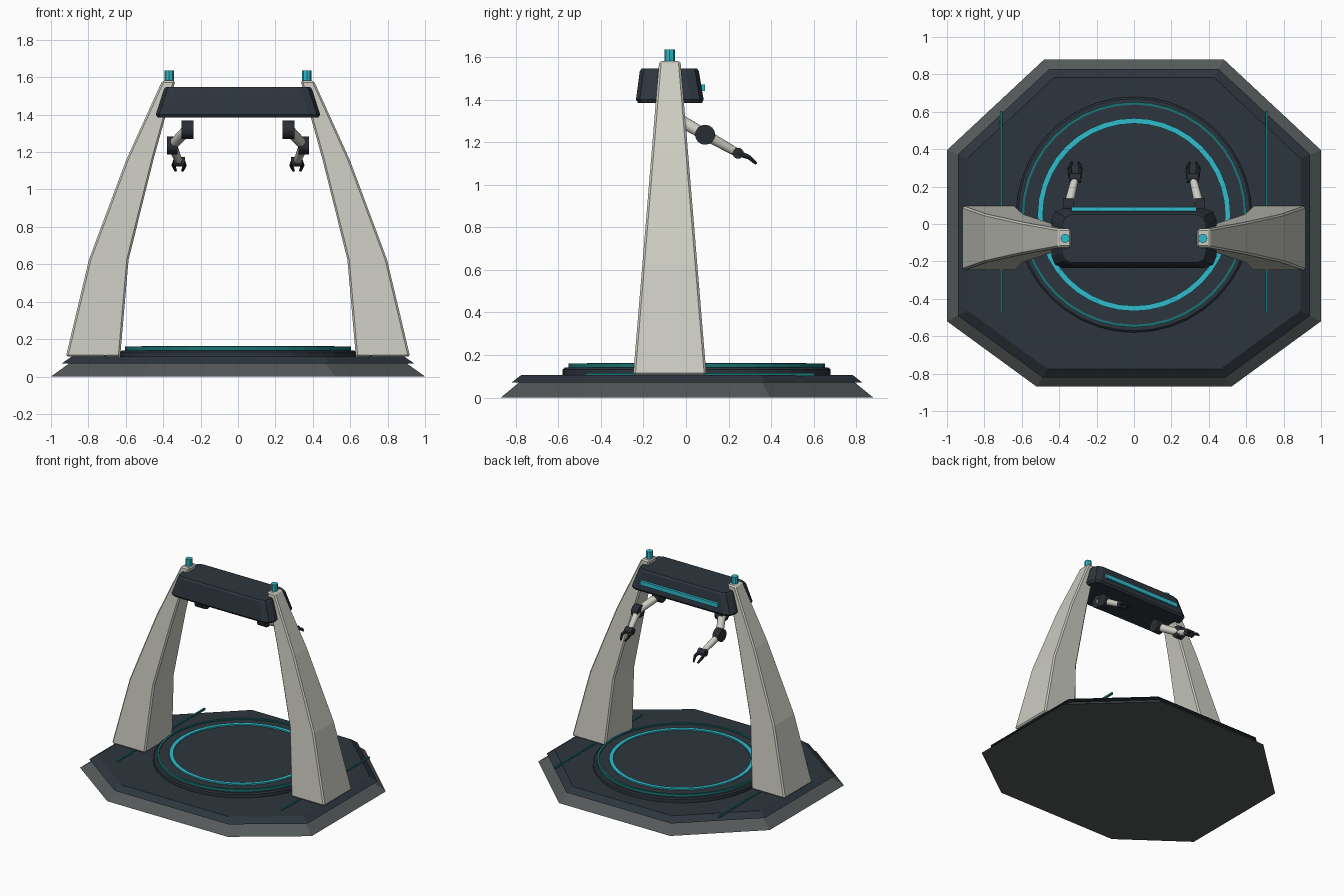
import bpy, bmesh, math
from mathutils import Vector

cube = bpy.data.objects.get("Cube")
if cube:
    bpy.data.objects.remove(cube)


def material(name, rgb):
    m = bpy.data.materials.new(name)
    m.use_nodes = True
    m.diffuse_color = (*rgb, 1)
    m.node_tree.nodes["Principled BSDF"].inputs["Base Color"].default_value = (*rgb, 1)
    return m


ivory = material("ivory panel", (0.6, 0.6, 0.54))
grey = material("base grey", (0.09, 0.1, 0.1))
navy = material("dark navy", (0.026, 0.036, 0.048))
charcoal = material("joint charcoal", (0.022, 0.027, 0.034))
cyan = material("bright cyan", (0.03, 0.5, 0.6))
teal = material("deep teal", (0.011, 0.17, 0.17))


def finish(name, bm, mat, bevel=0, segments=1, smooth=False):
    bmesh.ops.recalc_face_normals(bm, faces=bm.faces)
    mesh = bpy.data.meshes.new(name)
    bm.to_mesh(mesh)
    bm.free()
    mesh.materials.append(mat)
    ob = bpy.data.objects.new(name, mesh)
    bpy.context.collection.objects.link(ob)
    if bevel:
        mod = ob.modifiers.new("edge bevel", "BEVEL")
        mod.width, mod.segments = bevel, segments
    if smooth:
        bpy.ops.object.select_all(action="DESELECT")
        ob.select_set(True)
        bpy.context.view_layer.objects.active = ob
        bpy.ops.object.shade_smooth_by_angle(angle=math.radians(35))
    return ob


def loft(name, rings, mat, closed=False, **kw):
    """Skin a list of point rings; cap the ends unless the loft is closed."""
    bm = bmesh.new()
    loops = [[bm.verts.new(p) for p in ring] for ring in rings]
    n = len(loops[0])
    pairs = list(zip(loops, loops[1:]))
    if closed:
        pairs.append((loops[-1], loops[0]))
    else:
        bm.faces.new(loops[0])
        bm.faces.new(loops[-1])
    for a, b in pairs:
        for i in range(n):
            j = (i + 1) % n
            bm.faces.new((a[i], a[j], b[j], b[i]))
    return finish(name, bm, mat, **kw)


def rect(x0, x1, y0, y1, z):
    return [(x0, y0, z), (x1, y0, z), (x1, y1, z), (x0, y1, z)]


def clipped(x, y0, y1, c, z):
    """Rectangle with two-step rounded corners."""
    pts = []
    for k, (cx, cy) in enumerate([(x - c, y1 - c), (c - x, y1 - c), (c - x, y0 + c), (x - c, y0 + c)]):
        for step in range(3):
            a = math.radians(90 * k + 45 * step)
            pts.append((cx + c * math.cos(a), cy + c * math.sin(a), z))
    return pts


def circle(r, z, n=40, y=0.05):
    return [(r * math.cos(math.tau * i / n), y + r * math.sin(math.tau * i / n), z) for i in range(n)]


def band(name, r0, r1, z0, z1, mat):
    loft(name, [circle(r0, z0), circle(r1, z0), circle(r1, z1), circle(r0, z1)], mat, closed=True)


def rod(name, a, b, r0, r1, mat, sides=16):
    a, b = Vector(a), Vector(b)
    bm = bmesh.new()
    bmesh.ops.create_cone(bm, cap_ends=True, segments=sides, radius1=r0, radius2=r1, depth=(b - a).length)
    q = (b - a).to_track_quat("Z", "Y")
    for v in bm.verts:
        v.co = q @ v.co + (a + b) / 2
    return finish(name, bm, mat, smooth=sides > 8)


# Octagonal base and overhanging floor slab
half = [(0.48, 0.88), (1, 0.395), (1, -0.52), (0.52, -0.87)]
octagon = half + [(-x, y) for x, y in reversed(half)]


def octo(s, z):
    return [(x * s, y * s, z) for x, y in octagon]


loft("base_skirt", [octo(1, 0), octo(0.9, 0.072)], grey)
loft("floor_slab", [octo(0.942, 0.07), octo(0.89, 0.106)], navy)

# Round platform with inlaid rings
loft("platform_step", [circle(0.63, 0.1), circle(0.63, 0.132), circle(0.62, 0.14)], navy)
loft("platform_deck", [circle(0.59, 0.135), circle(0.59, 0.152)], navy)
band("platform_edge_ring", 0.588, 0.603, 0.138, 0.16, teal)
band("platform_glow_ring", 0.487, 0.516, 0.148, 0.162, cyan)

# Gantry beam with rounded corners and a light bar on the rear
loft("cross_beam", [clipped(0.43, -0.225, 0.075, 0.05, 1.385), clipped(0.44, -0.235, 0.083, 0.06, 1.4),
                    clipped(0.395, -0.217, 0.06, 0.06, 1.535), clipped(0.385, -0.207, 0.05, 0.05, 1.547)], navy)
loft("beam_light_bar", [rect(-0.335, 0.335, 0.06, 0.09, 1.44), rect(-0.335, 0.335, 0.06, 0.09, 1.472)], cyan)

# Pillar stations: outer x, inner x, height
stations = [(0.92, 0.63, 0.106), (0.797, 0.585, 0.625), (0.597, 0.452, 1.16), (0.405, 0.335, 1.582)]

for side, s in (("right", -1), ("left", 1)):
    # Tapered, kinked pillar with a lamp on top
    rings = []
    for outer, inner, z in stations:
        t = (z - 0.106) / 1.476
        w = 0.172 + (0.05 - 0.172) * t
        rings.append(rect(s * outer, s * inner, -0.076 - w, -0.076 + w, z))
    loft(side + "_pillar", rings, ivory, bevel=0.01)
    rod(side + "_pillar_lamp", (s * 0.368, -0.077, 1.575), (s * 0.368, -0.077, 1.635), 0.025, 0.025, cyan, 8)

    # Floor light strip
    loft(side + "_floor_strip", [rect(s * 0.704, s * 0.716, -0.475, 0.605, z) for z in (0.1, 0.115)], teal)

    # Jointed arm
    shoulder = (s * 0.27, -0.06, 1.32)
    elbow = (s * 0.352, 0.09, 1.235)
    wrist = (s * 0.315, 0.245, 1.148)

    def joint(name, p, r, w):
        rod(side + name, (p[0] - w, p[1], p[2]), (p[0] + w, p[1], p[2]), r, r, charcoal)

    joint("_shoulder_joint", shoulder, 0.049, 0.032)
    joint("_elbow_joint", elbow, 0.047, 0.028)
    joint("_wrist_joint", wrist, 0.026, 0.031)
    rod(side + "_upper_arm", shoulder, elbow, 0.03, 0.027, ivory)
    rod(side + "_forearm", elbow, wrist, 0.026, 0.02, ivory)

    # Two-finger gripper
    for label, d in (("inner", -s), ("outer", s)):
        x = wrist[0]
        knuckle = (x + d * 0.03, 0.295, 1.13)
        rod(f"{side}_{label}_finger", (x + d * 0.022, 0.245, 1.148), knuckle, 0.013, 0.011, charcoal, 8)
        rod(f"{side}_{label}_fingertip", knuckle, (x + d * 0.018, 0.33, 1.1), 0.011, 0.007, charcoal, 8)
